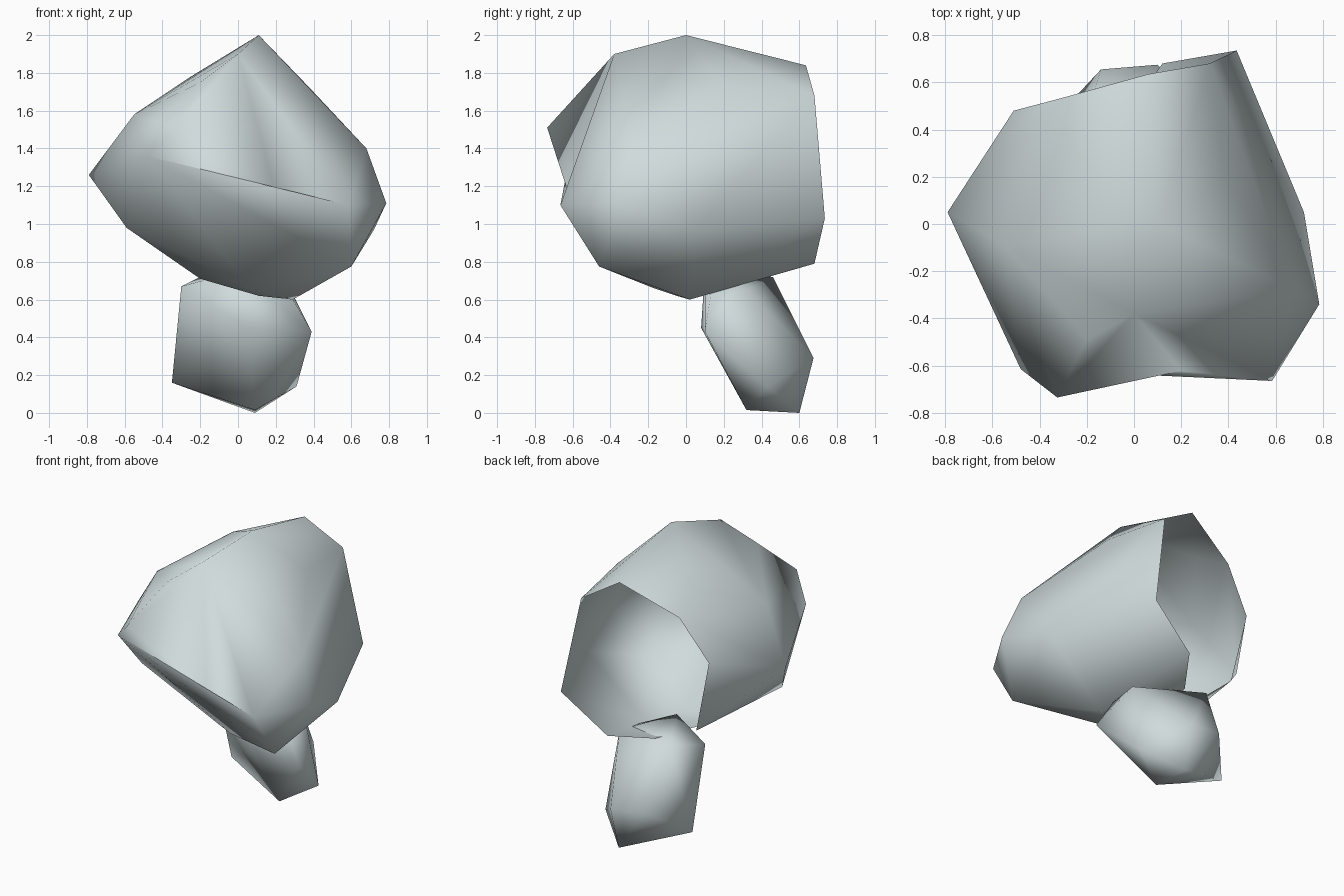
import bpy, bmesh
from mathutils import Vector

if "Cube" in bpy.data.objects:
    bpy.data.objects.remove(bpy.data.objects["Cube"])

stone = bpy.data.materials.new("pale_grey")
stone.diffuse_color = (0.63, 0.71, 0.72, 1)
stone.use_nodes = True
stone.node_tree.nodes["Principled BSDF"].inputs["Base Color"].default_value = stone.diffuse_color


def hull(points):
    """Wrap a set of corner points in a faceted skin."""
    bm = bmesh.new()
    for p in points:
        bm.verts.new(p)
    bmesh.ops.convex_hull(bm, input=bm.verts[:])
    loose = [v for v in bm.verts if not v.link_faces]
    bmesh.ops.delete(bm, geom=loose, context='VERTS')
    bmesh.ops.recalc_face_normals(bm, faces=bm.faces[:])
    return bm


def near(v, p):
    return (v.co - Vector(p)).length < 1e-4


def has(elem, *points):
    """True if a face or edge touches every given point."""
    return all(any(near(v, p) for v in elem.verts) for p in points)


def finish(bm, name):
    mesh = bpy.data.meshes.new(name)
    for f in bm.faces:
        f.smooth = True
    bm.to_mesh(mesh)
    bm.free()
    mesh.materials.append(stone)
    ob = bpy.data.objects.new(name, mesh)
    bpy.context.collection.objects.link(ob)
    return ob


# Corners around the opening at the back of the shell
notch, rim_left = (-.2, .57, .81), (-.40, .46, .88)
rim = [(.06, .635, 1.84), (.32, .68, 1.68), (.435, .735, 1.03), (.12, .68, .79),
       notch, rim_left, (-.51, .48, 1.38), (-.32, .53, 1.66)]
# Front points either side of the shallow front dent
front_left, front_right = (-.325, -.735, 1.51), (.585, -.665, 1.10)
body = [
    (.11, 0, 2.0), (0, -.38, 1.90), (-.2, -.49, 1.75), (-.25, .3, 1.78),     # crown
    (-.55, -.09, 1.58), (-.79, .05, 1.26), (-.59, -.2, .98), (-.48, -.615, 1.36),  # left
    (.38, .2, 1.72), (.68, -.28, 1.40), (.785, -.34, 1.11), (.72, .05, .97),  # right
    (.60, -.46, .775), (.29, .02, .60), (.06, -.17, .66), (.11, -.05, .62),  # underside
    (-.2, 0, .71), front_left, front_right]

# Hollow shell: hull with the back left open
bm = hull(rim + body)
out = Vector((-.26, .96, 0)).normalized()
cap = [f for f in bm.faces if f.normal.dot(out) > .8
       and all(any(near(v, r) for r in rim) for v in f.verts)]
bmesh.ops.delete(bm, geom=cap, context='FACES')

# Notch in the lower rim, open where the lump pokes through
gap = [f for f in bm.faces if has(f, notch, rim_left)]
bmesh.ops.delete(bm, geom=gap, context='FACES')
for v in bm.verts:
    if near(v, notch):
        v.co = (-.06, .42, .72)

# Dent in the middle of the front
for e in [e for e in bm.edges if has(e, front_left, front_right)]:
    ends = set(e.verts)
    sides = [(f, next(v for v in f.verts if v not in ends)) for f in e.link_faces]
    mid = bmesh.utils.edge_split(e, e.verts[0], .5)[1]
    for f, opposite in sides:
        bmesh.utils.face_split(f, mid, opposite)
    mid.co = (.2, -.622, 1.16)
finish(bm, "hollow_shell")

# Smaller solid lump under the back of the shell, its tip poking inside
lump = [(0, .10, .75), (-.2, .46, .72), (-.30, .22, .67), (-.05, .12, .62),
        (.28, .13, .62), (.28, .32, .65), (.39, .10, .43), (.05, .08, .45),
        (.31, .43, .14), (.10, .675, .29), (-.14, .655, .32), (-.35, .43, .16),
        (.09, .32, .015), (.09, .60, 0)]
finish(hull(lump), "lower_lump")
